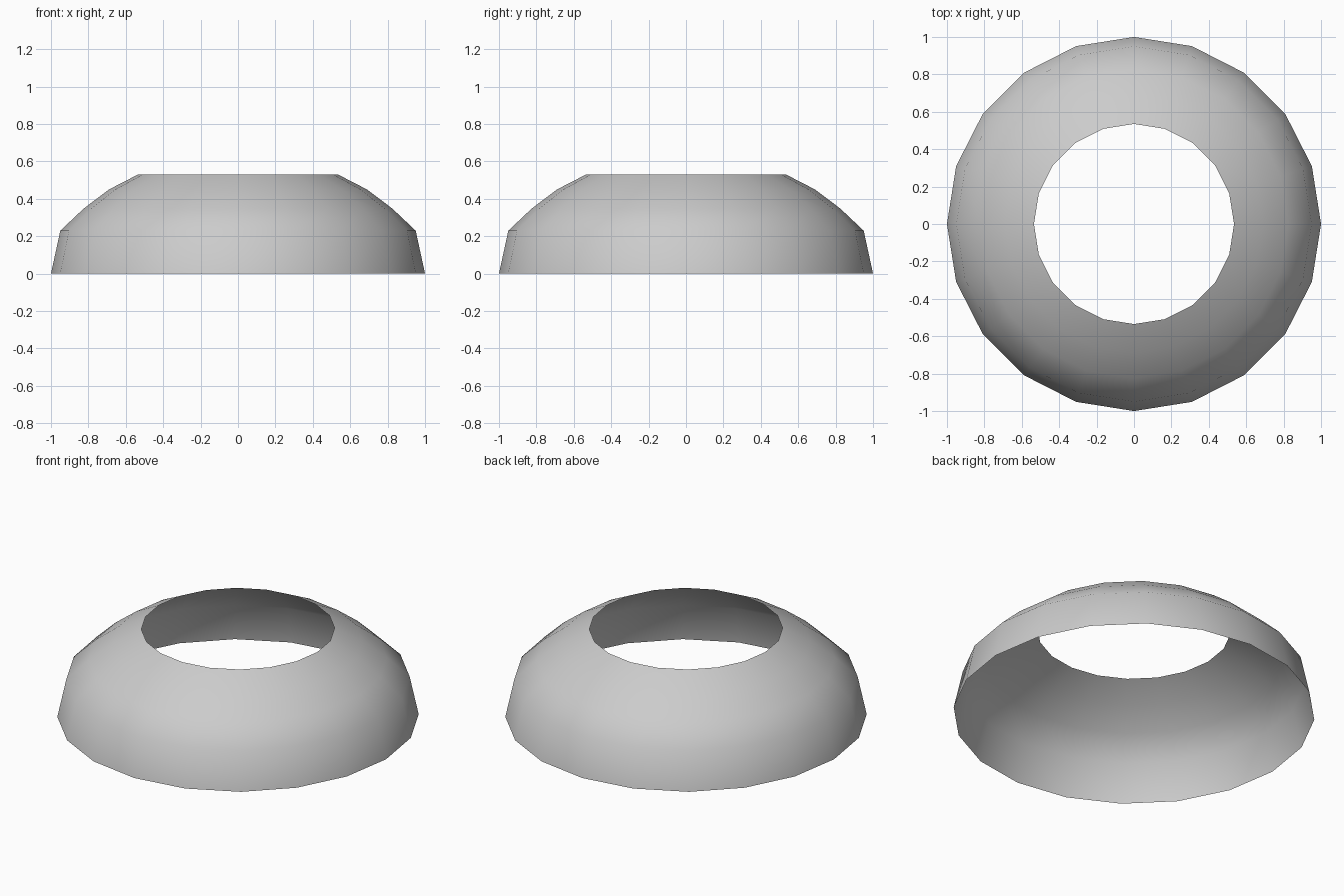
import bpy, bmesh
from math import cos, sin, tau

if "Cube" in bpy.data.objects:
    bpy.data.objects.remove(bpy.data.objects["Cube"])

SIDES = 20
# radius, height from the rim to the top opening
PROFILE = [(1.0, 0.0), (0.95, 0.23), (0.825, 0.348), (0.69, 0.45), (0.535, 0.53)]

# Open, thin-walled ring: the profile swept round z
bm = bmesh.new()
rings = [[bm.verts.new((r * cos(tau * i / SIDES), r * sin(tau * i / SIDES), z))
          for i in range(SIDES)] for r, z in PROFILE]
for low, high in zip(rings, rings[1:]):
    for i in range(SIDES):
        j = (i + 1) % SIDES
        face = bm.faces.new((low[i], low[j], high[j], high[i]))
        face.smooth = True

mesh = bpy.data.meshes.new("domed_ring")
bm.to_mesh(mesh)
bm.free()
ring = bpy.data.objects.new("domed_ring", mesh)
bpy.context.collection.objects.link(ring)
